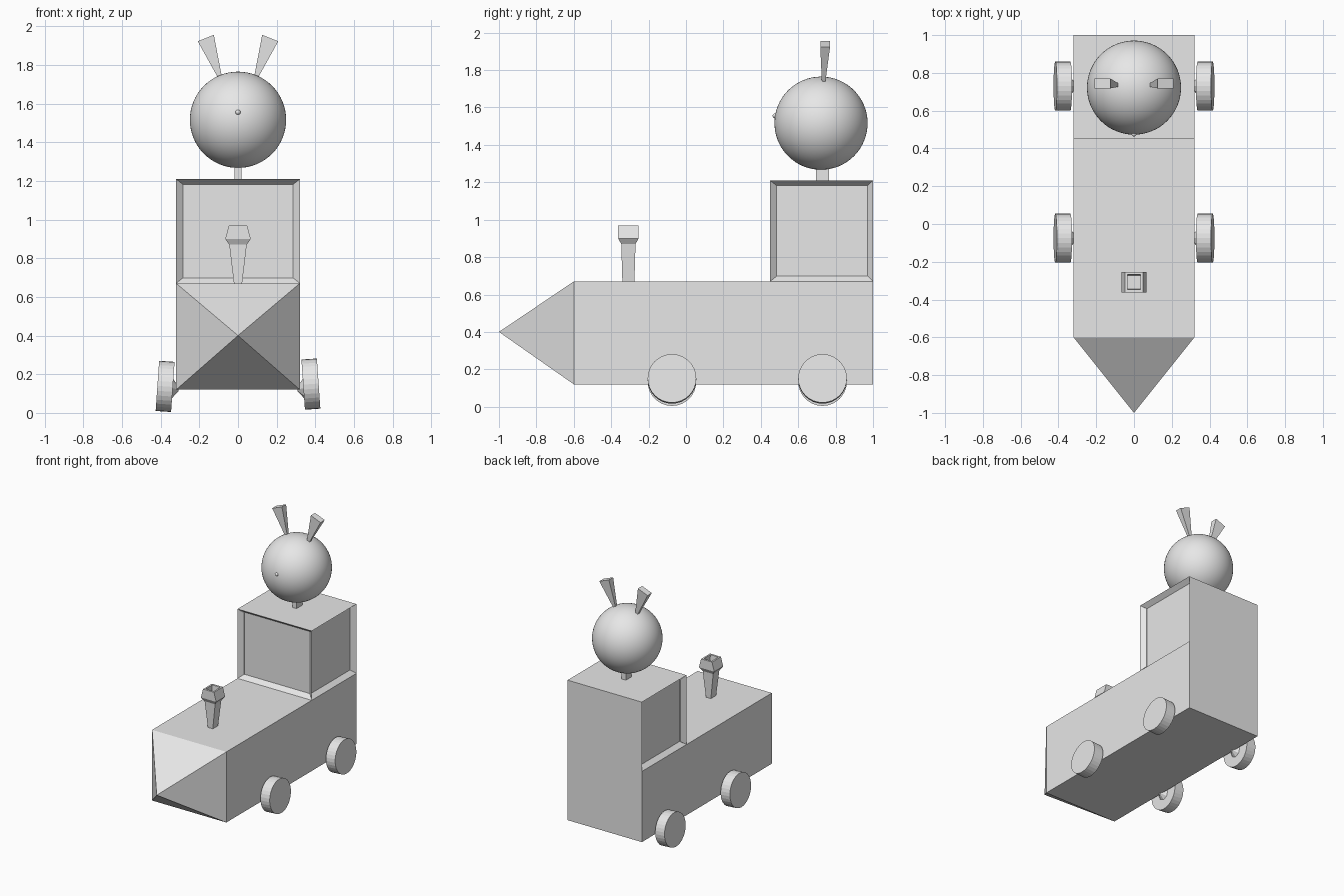
import bpy, bmesh, math
from mathutils import Matrix, Vector

if "Cube" in bpy.data.objects:
    bpy.data.objects.remove(bpy.data.objects["Cube"])

grey = bpy.data.materials.new("light_grey")
grey.diffuse_color = (0.8, 0.8, 0.8, 1)
grey.use_nodes = True
grey.node_tree.nodes["Principled BSDF"].inputs["Base Color"].default_value = grey.diffuse_color


def finish(name, bm):
    bmesh.ops.recalc_face_normals(bm, faces=bm.faces)
    me = bpy.data.meshes.new(name)
    bm.to_mesh(me)
    bm.free()
    me.materials.append(grey)
    ob = bpy.data.objects.new(name, me)
    bpy.context.collection.objects.link(ob)
    return ob


def loft(name, rings):
    """Skin a stack of four-point rings and cap both ends."""
    bm = bmesh.new()
    vs = [[bm.verts.new(p) for p in r] for r in rings]
    for a, b in zip(vs, vs[1:]):
        for i in range(4):
            j = (i + 1) % 4
            bm.faces.new((a[i], a[j], b[j], b[i]))
    bm.faces.new(vs[0][::-1])
    bm.faces.new(vs[-1])
    return finish(name, bm)


def rect(cx, cy, z, hx, hy):
    return [(cx - hx, cy - hy, z), (cx + hx, cy - hy, z),
            (cx + hx, cy + hy, z), (cx - hx, cy + hy, z)]


def cone(name, r1, r2, depth, loc, angle, seg):
    bm = bmesh.new()
    bmesh.ops.create_cone(bm, cap_ends=True, segments=seg, radius1=r1, radius2=r2, depth=depth,
                          matrix=Matrix.Translation(loc) @ Matrix.Rotation(angle, 4, 'Y'))
    return finish(name, bm)


def ball(name, radius, loc, u, v):
    bm = bmesh.new()
    bmesh.ops.create_uvsphere(bm, u_segments=u, v_segments=v, radius=radius,
                              matrix=Matrix.Translation(loc))
    for f in bm.faces:
        f.smooth = True
    return finish(name, bm)


# Body with raised cab, recessed windows and pointed front
bm = bmesh.new()
bmesh.ops.create_cube(bm, size=1, matrix=Matrix.Translation((0, 0.2, 0.395))
                      @ Matrix.Diagonal((0.64, 1.6, 0.55, 1)))
bmesh.ops.bisect_plane(bm, geom=bm.verts[:] + bm.edges[:] + bm.faces[:],
                       plane_co=(0, 0.45, 0), plane_no=(0, 1, 0))
bm.normal_update()
roof = [f for f in bm.faces if f.normal.z > 0.9 and f.calc_center_median().y > 0.45]
ext = bmesh.ops.extrude_face_region(bm, geom=roof)
bmesh.ops.translate(bm, vec=(0, 0, 0.54),
                    verts=[g for g in ext["geom"] if isinstance(g, bmesh.types.BMVert)])
bmesh.ops.delete(bm, geom=[f for f in roof if f.is_valid], context='FACES_ONLY')
bmesh.ops.recalc_face_normals(bm, faces=bm.faces)
bm.normal_update()
panes = [f for f in bm.faces if f.calc_center_median().z > 0.8
         and abs(f.normal.z) < 0.1 and f.normal.y < 0.5]
bmesh.ops.inset_individual(bm, faces=panes, thickness=0.04, depth=-0.035)
front = [f for f in bm.faces if f.calc_center_median().y < -0.59]
tip = bmesh.ops.poke(bm, faces=front)["verts"][0]
tip.co = Vector((0, -1, 0.4))
finish("body_and_cab", bm)

# Wheels, leaning slightly, with pointed hubs against the body
lean = math.radians(86)
for side, s, z in (("right", 1, 0.149), ("left", -1, 0.137)):
    for end, y in (("front", -0.075), ("rear", 0.73)):
        cone(f"{end}_{side}_wheel", 0.13, 0.13, 0.08, (s * 0.377, y, z), s * lean, 32)
        cone(f"{end}_{side}_hub", 0.012, 0.06, 0.04, (s * 0.327, y, 0.125), s * lean, 8)

# Chimney with flared hollow top
cy = -0.308
loft("chimney", [rect(0, cy, 0.66, 0.02, 0.032), rect(0, cy, 0.87, 0.045, 0.038),
                 rect(0, cy, 0.9, 0.066, 0.055), rect(0, cy, 0.97, 0.047, 0.055),
                 rect(0, cy, 0.97, 0.034, 0.04), rect(0, cy, 0.91, 0.034, 0.036)])

# Neck, head and nose
loft("neck", [rect(0, 0.73, 1.2, 0.018, 0.035), rect(0, 0.73, 1.3, 0.018, 0.035)])
ball("head", 0.249, (0, 0.722, 1.516), 64, 32)
ball("nose", 0.013, (0, 0.476, 1.555), 12, 8)

# Ears: tapered, flaring outward to the top
for side, s in (("right", 1), ("left", -1)):
    top = [(s * 0.125, 0.718, 1.955), (s * 0.208, 0.718, 1.922),
           (s * 0.208, 0.77, 1.922), (s * 0.125, 0.77, 1.955)]
    loft(f"{side}_ear", [rect(s * 0.088, 0.735, 1.72, s * 0.008, 0.008), top])
